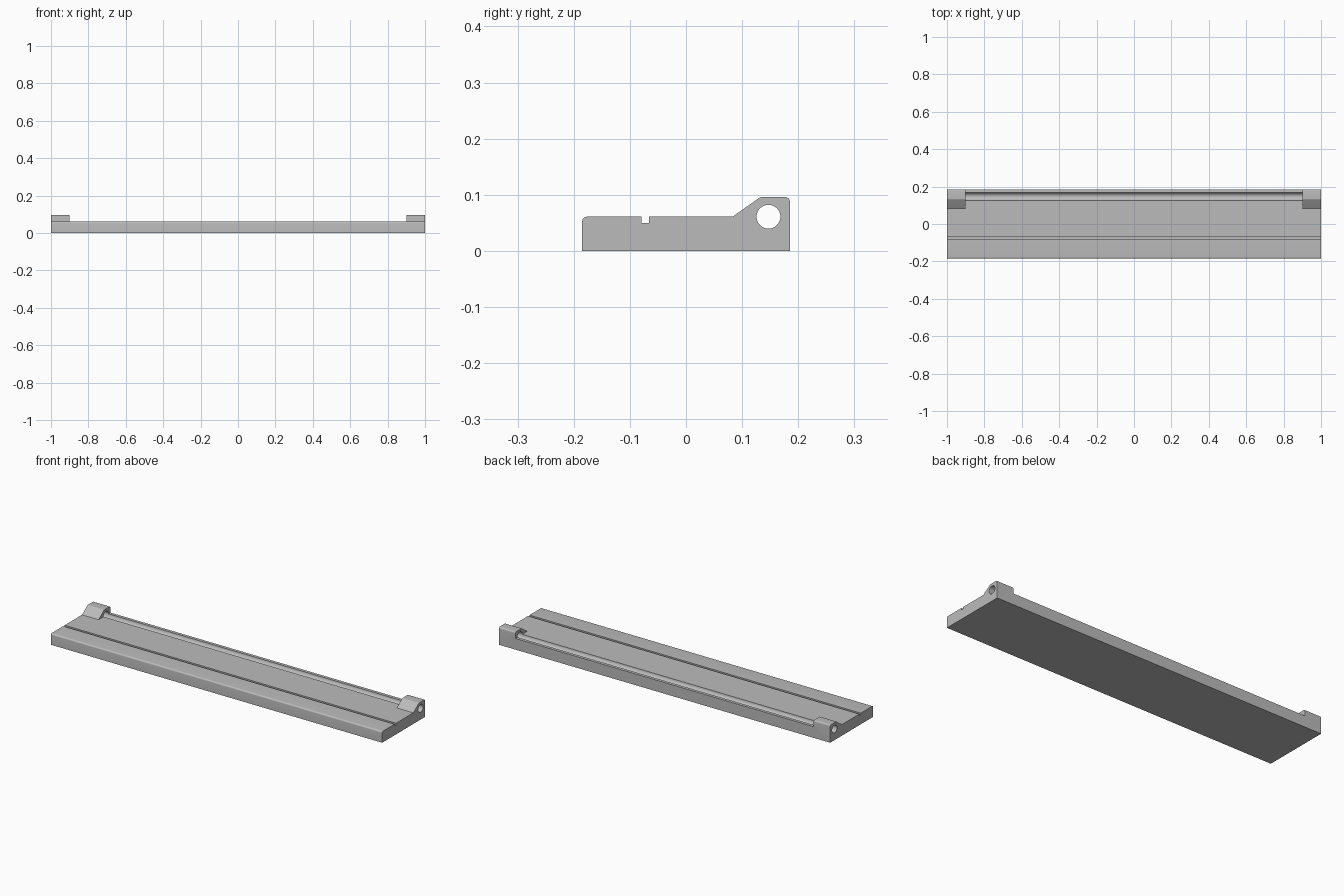
import bpy, bmesh, math
from mathutils import Vector

if "Cube" in bpy.data.objects:
    bpy.data.objects.remove(bpy.data.objects["Cube"])

DECK, TOP, HALF_DEPTH, ROUND = 0.061, 0.096, 0.185, 0.008
LUG_INNER = 0.9
HOLE_Y, HOLE_R = 0.147, 0.0212

grey = bpy.data.materials.new("plain grey")
grey.use_nodes = True
colour = (0.5, 0.5, 0.5, 1)
grey.diffuse_color = colour
grey.node_tree.nodes["Principled BSDF"].inputs["Base Color"].default_value = colour


def prism(name, profile, half_length):
    """Extrude a (y, z) outline along x, centred on x = 0."""
    bm = bmesh.new()
    face = bm.faces.new([bm.verts.new((-half_length, y, z)) for y, z in profile])
    moved = bmesh.ops.extrude_face_region(bm, geom=[face])["geom"]
    bmesh.ops.translate(bm, vec=Vector((2 * half_length, 0, 0)),
                        verts=[v for v in moved if isinstance(v, bmesh.types.BMVert)])
    bmesh.ops.recalc_face_normals(bm, faces=bm.faces)
    mesh = bpy.data.meshes.new(name)
    bm.to_mesh(mesh)
    bm.free()
    mesh.materials.append(grey)
    obj = bpy.data.objects.new(name, mesh)
    bpy.context.collection.objects.link(obj)
    return obj


def arc(cy, cz, r, start, end, steps):
    angles = [math.radians(start + (end - start) * i / steps) for i in range(steps + 1)]
    return [(cy + r * math.cos(a), cz + r * math.sin(a)) for a in angles]


# Long base with a slot, a rounded front edge and the raised hinge outline
outline = [(-HALF_DEPTH, 0)]
outline += arc(-HALF_DEPTH + ROUND, DECK - ROUND, ROUND, 180, 90, 6)
outline += [(-0.079, DECK), (-0.079, 0.05), (-0.066, 0.05), (-0.066, DECK), (0.083, DECK)]
outline += arc(0.135, TOP - ROUND, ROUND, 124, 90, 3)
outline += arc(HALF_DEPTH - ROUND, TOP - ROUND, ROUND, 90, 0, 6)
outline += [(HALF_DEPTH, 0)]
base = prism("hinge_base", outline, 1.0)

# Clear the raised part between the two end lugs
gap = prism("lug_gap_cutter", [(0.07, DECK), (0.25, DECK), (0.25, 0.2), (0.07, 0.2)], LUG_INNER)

# Pin hole through the lugs, leaving a half-round groove in the deck
hole = prism("pin_hole_cutter", arc(HOLE_Y, DECK, HOLE_R, 0, 360, 48)[:-1], 1.1)

for cutter in (gap, hole):
    cut = base.modifiers.new(cutter.name, "BOOLEAN")
    cut.operation = "DIFFERENCE"
    cut.solver = "EXACT"
    cut.object = cutter
    cutter.hide_render = True

# Bake the cuts and drop the cutters
bpy.context.view_layer.update()
baked = bpy.data.meshes.new_from_object(base.evaluated_get(bpy.context.evaluated_depsgraph_get()))
base.modifiers.clear()
base.data = baked
for cutter in (gap, hole):
    bpy.data.objects.remove(cutter)

bpy.context.view_layer.objects.active = base
base.select_set(True)
bpy.ops.object.shade_smooth_by_angle(angle=math.radians(30))
